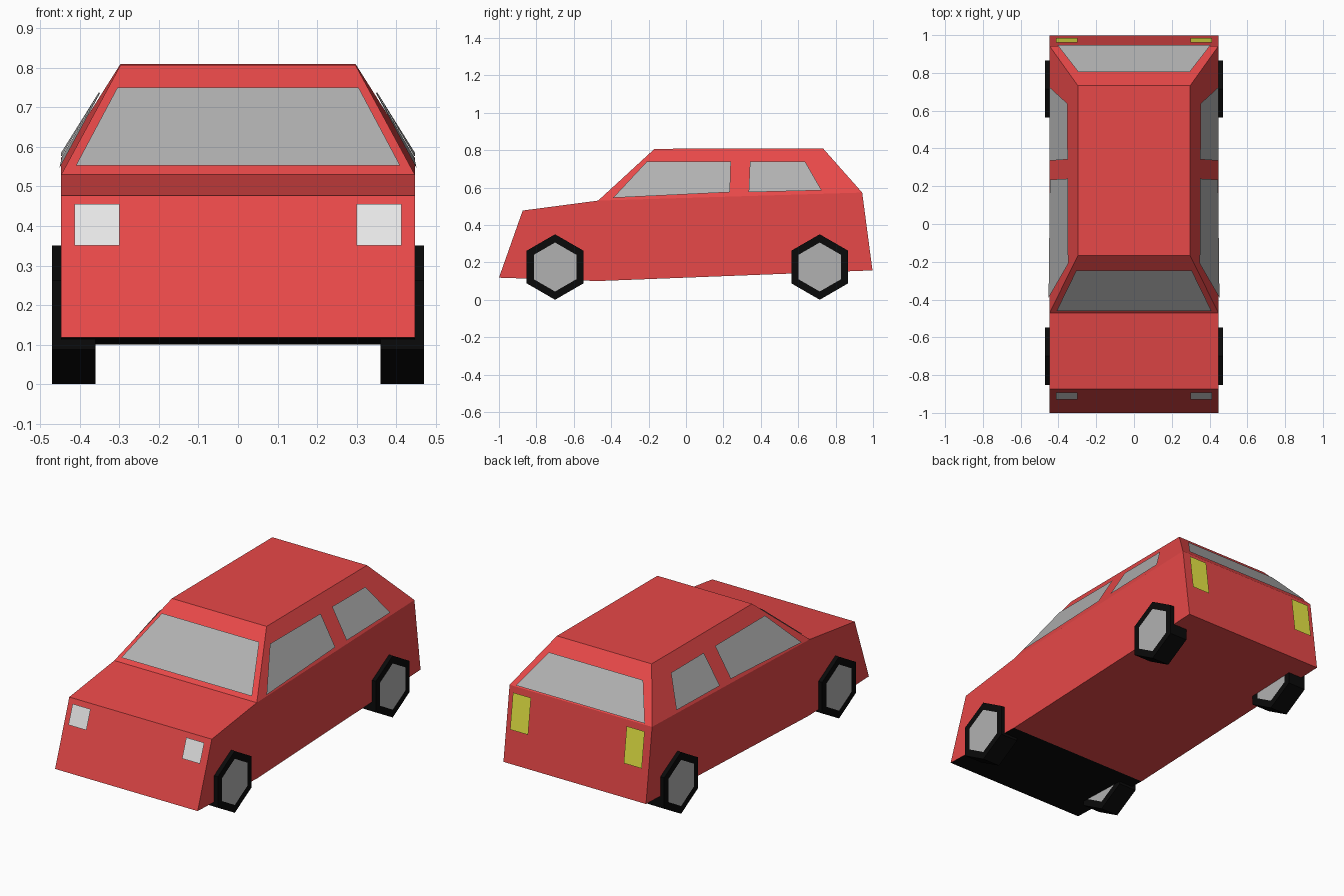
import bpy, bmesh, math

if "Cube" in bpy.data.objects:
    bpy.data.objects.remove(bpy.data.objects["Cube"])


def material(name, rgb):
    m = bpy.data.materials.new(name)
    m.diffuse_color = (*rgb, 1)
    m.use_nodes = True
    m.node_tree.nodes["Principled BSDF"].inputs["Base Color"].default_value = m.diffuse_color
    return m


RED = material("red paint", (0.8, 0.065, 0.065))
BLACK = material("black rubber", (0.003, 0.003, 0.003))
GREY = material("grey glass and hubs", (0.44, 0.44, 0.44))
WHITE = material("white lamp", (0.8, 0.8, 0.8))
YELLOW = material("yellow lamp", (0.8, 0.8, 0.06))


def finish(name, bm, mats, recalc=True):
    if recalc:
        bmesh.ops.recalc_face_normals(bm, faces=bm.faces)
    me = bpy.data.meshes.new(name)
    bm.to_mesh(me)
    bm.free()
    for m in mats:
        me.materials.append(m)
    ob = bpy.data.objects.new(name, me)
    bpy.context.collection.objects.link(ob)
    return ob


def plate(name, pts, mat, outward):
    """Thin flat panel whose normal points along 'outward'."""
    bm = bmesh.new()
    f = bm.faces.new([bm.verts.new(p) for p in pts])
    f.normal_update()
    if f.normal.dot(outward) < 0:
        f.normal_flip()
    finish(name, bm, [mat], recalc=False)


# Body shell: lower side outline (y, z) and narrower roof
W, R = 0.447, 0.297
LOWER = [(-0.47, 0.10), (-1.0, 0.118), (-0.873, 0.477), (-0.47, 0.53),
         (0.942, 0.573), (0.997, 0.157)]
ROOF = [(-0.168, 0.807), (0.732, 0.81)]
bm = bmesh.new()
sides = []
for s in (-1, 1):
    low = [bm.verts.new((s * W, y, z)) for y, z in LOWER]
    top = [bm.verts.new((s * R, y, z)) for y, z in ROOF]
    bm.faces.new(low)
    bm.faces.new((low[3], low[4], top[1], top[0]))
    # loop over the car: chin, nose, bonnet, windscreen, roof, hatch, tail, floor
    sides.append([low[0], low[1], low[2], low[3], top[0], top[1], low[4], low[5]])
a, b = sides
for i in range(8):
    j = (i + 1) % 8
    f = bm.faces.new((a[i], a[j], b[j], b[i]))
    f.material_index = 1 if i == 0 else 0   # black panel under the nose
finish("body", bm, [RED, BLACK])


# Side windows follow the leaning cabin wall
def wall_x(y, z):
    belt = 0.53 + (y + 0.47) * 0.0305
    return W - (W - R) * (z - belt) / (0.808 - belt) + 0.012


SIDE = {"front_side_window": [(-0.39, 0.545), (-0.21, 0.738), (0.24, 0.738), (0.235, 0.575)],
        "rear_side_window": [(0.335, 0.575), (0.342, 0.738), (0.637, 0.738), (0.725, 0.585)]}
for s, tag in ((-1, "left"), (1, "right")):
    for name, pts in SIDE.items():
        plate(f"{tag}_{name}", [(s * wall_x(y, z), y, z) for y, z in pts], GREY, (s, 0, 0))
    # Headlights and tail lights
    for name, mat, d, (y0, z0), (y1, z1) in (
            ("headlight", WHITE, -1, (-0.930, 0.35), (-0.892, 0.455)),
            ("tail_light", YELLOW, 1, (0.986, 0.345), (0.960, 0.545))):
        plate(f"{tag}_{name}", [(s * 0.30, y0, z0), (s * 0.413, y0, z0),
                                (s * 0.413, y1, z1), (s * 0.30, y1, z1)], mat, (0, d, 0))

# Windscreen and rear window
plate("windscreen", [(-0.41, -0.460, 0.553), (0.41, -0.460, 0.553),
                     (0.305, -0.245, 0.75), (-0.305, -0.245, 0.75)], GREY, (0, -1, 0))
plate("rear_window", [(-0.405, 0.947, 0.583), (0.405, 0.947, 0.583),
                      (0.295, 0.805, 0.745), (-0.295, 0.805, 0.745)], GREY, (0, 1, 0))


# Six-sided wheels with grey hubs inset on both faces
def wheel(name, s, cy):
    bm = bmesh.new()
    rings = [[bm.verts.new((s * x, cy + 0.175 * math.sin(k * math.pi / 3),
                            0.175 + 0.175 * math.cos(k * math.pi / 3))) for k in range(6)]
             for x in (0.36, 0.47)]
    caps = [bm.faces.new(r) for r in rings]
    for k in range(6):
        j = (k + 1) % 6
        bm.faces.new((rings[0][k], rings[0][j], rings[1][j], rings[1][k]))
    bmesh.ops.recalc_face_normals(bm, faces=bm.faces)
    bmesh.ops.inset_individual(bm, faces=caps, thickness=0.044, depth=0)
    for f in caps:
        f.material_index = 1
    finish(name, bm, [BLACK, GREY])


for s, tag in ((-1, "left"), (1, "right")):
    wheel(f"front_{tag}_wheel", s, -0.70)
    wheel(f"rear_{tag}_wheel", s, 0.715)
